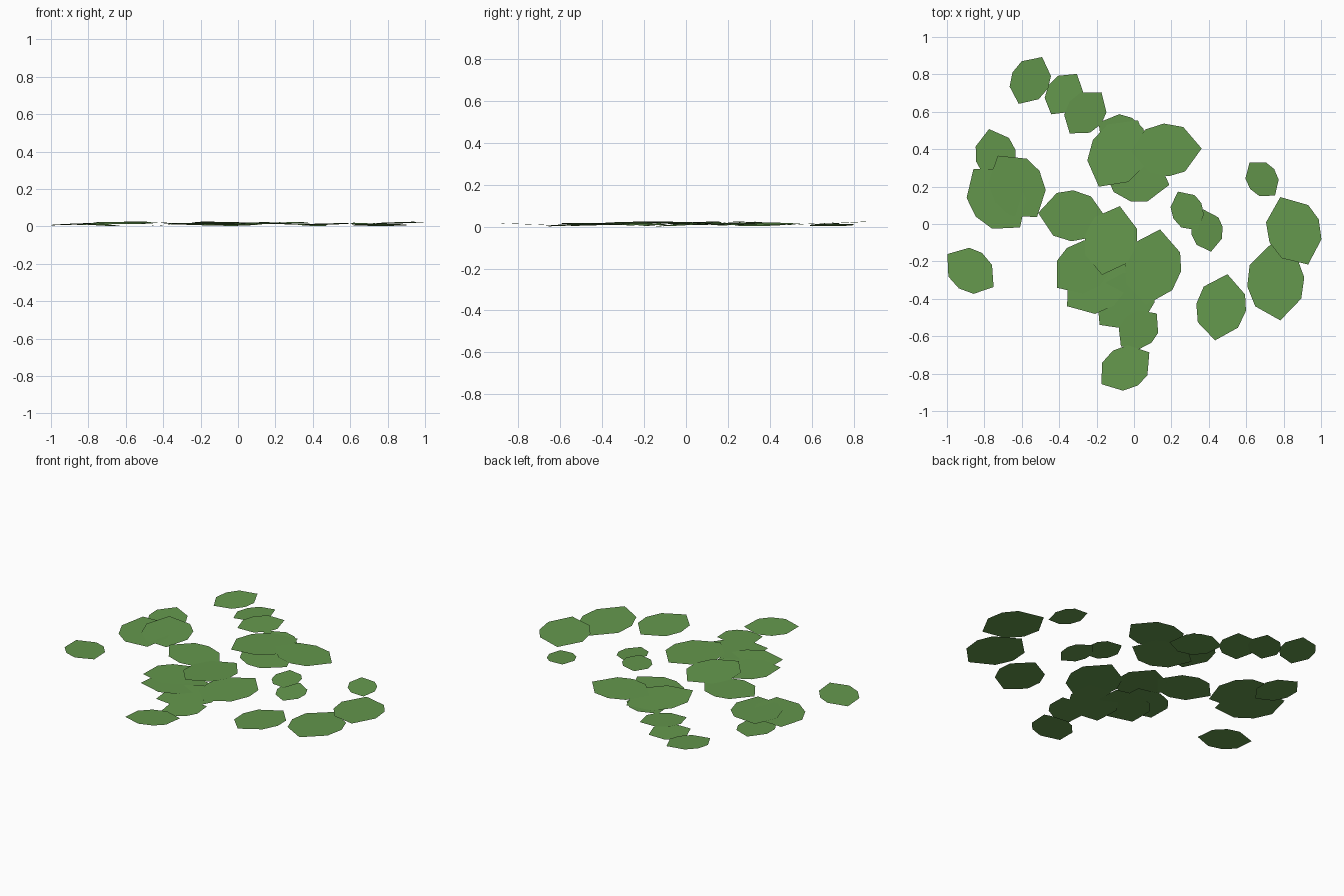
import bpy, math, random
from mathutils import Matrix, Vector

if "Cube" in bpy.data.objects:
    bpy.data.objects.remove(bpy.data.objects["Cube"], do_unlink=True)

random.seed(4)

# Single leaf colour
green = bpy.data.materials.new("leaf_green")
green.use_nodes = True
colour = (0.127, 0.31, 0.073, 1)
green.diffuse_color = colour
green.node_tree.nodes["Principled BSDF"].inputs["Base Color"].default_value = colour

# Shared leaf outline: eight corners, longer at the two tips
RADII = (1, 0.81, 0.75, 0.79, 1, 0.82, 0.74, 0.8)
ANGLES = (0, -51, -87, -129, -179, -226, -267, -309)
outline = [Vector((r * math.cos(math.radians(a)), r * math.sin(math.radians(a)), 0))
           for r, a in zip(RADII, ANGLES)]
outline.reverse()


def leaf(name, x, y, size, turn, height=0.012):
    """One flat leaf, turned so its tip points along the given angle, barely tilted."""
    axis = Vector((random.uniform(-1, 1), random.uniform(-1, 1), 0)).normalized()
    tilt = Matrix.Rotation(random.uniform(0.006, 0.008) / size, 4, axis)
    place = (Matrix.Translation((x, y, height)) @ tilt
             @ Matrix.Rotation(math.radians(turn), 4, "Z") @ Matrix.Scale(size, 4))
    mesh = bpy.data.meshes.new(name)
    mesh.from_pydata([place @ p for p in outline], [], [range(len(outline))])
    mesh.materials.append(green)
    obj = bpy.data.objects.new(name, mesh)
    bpy.context.collection.objects.link(obj)


def cluster(name, leaves):
    """Overlapping leaves, listed from the lowest to the highest."""
    for i, (x, y, size, turn) in enumerate(leaves):
        height = 0.008 + 0.011 * i / (len(leaves) - 1)
        leaf(f"{name}_leaf_{i + 1}", x, y, size, turn, height)


# Lone leaves
leaf("right_edge_leaf", -0.875, -0.25, 0.152, 144)
leaf("front_left_leaf", 0.465, -0.445, 0.18, 79)
leaf("small_left_leaf", 0.685, 0.24, 0.112, 127)

# Pairs on the left
cluster("left_edge", [(0.757, -0.31, 0.207, 96), (0.855, -0.037, 0.195, 112)])
cluster("small_pair", [(0.39, -0.035, 0.115, 100), (0.285, 0.07, 0.115, 116)])

# Group on the right
cluster("right", [(-0.74, 0.365, 0.147, 104),
                  (-0.735, 0.137, 0.2, 128),
                  (-0.625, 0.2, 0.195, 122)])

# Chain running to the back corner
cluster("back_chain", [(-0.375, 0.695, 0.128, 57),
                       (-0.26, 0.595, 0.139, 52),
                       (-0.555, 0.768, 0.14, 63)])

# Group at the back
cluster("back", [(-0.06, 0.467, 0.15, 150),
                 (0.01, 0.257, 0.185, -15),
                 (0.172, 0.397, 0.19, 2),
                 (-0.085, 0.378, 0.206, 59)])

# Large group in the middle, trailing to the front
cluster("middle", [(0.025, -0.565, 0.13, 42),
                   (-0.045, -0.41, 0.19, 223),
                   (-0.2, -0.325, 0.195, 216),
                   (-0.27, -0.23, 0.18, 218),
                   (-0.33, 0.043, 0.183, 175),
                   (-0.125, -0.088, 0.19, 75),
                   (0.1, -0.23, 0.205, 79)])
leaf("front_leaf", -0.047, -0.77, 0.154, 33)
